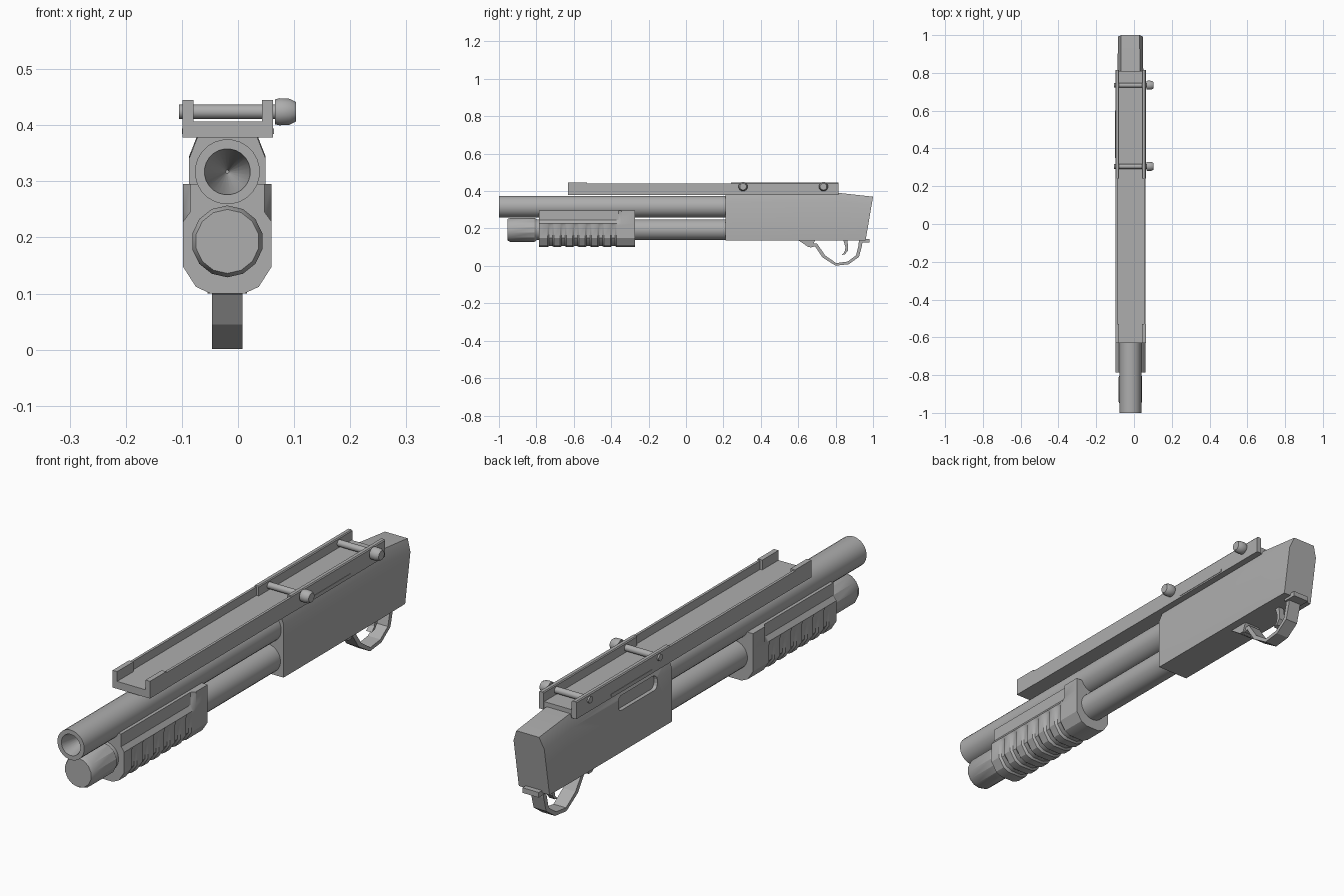
import bpy, bmesh, math
from mathutils import Vector

if "Cube" in bpy.data.objects:
    bpy.data.objects.remove(bpy.data.objects["Cube"])

CX = -0.019
grey = bpy.data.materials.new("plain_grey")
grey.diffuse_color = (0.42, 0.42, 0.42, 1)
grey.use_nodes = True
grey.node_tree.nodes["Principled BSDF"].inputs["Base Color"].default_value = grey.diffuse_color


def finish(bm, name, smooth=None):
    bmesh.ops.recalc_face_normals(bm, faces=bm.faces)
    me = bpy.data.meshes.new(name)
    bm.to_mesh(me)
    bm.free()
    me.materials.append(grey)
    ob = bpy.data.objects.new(name, me)
    bpy.context.collection.objects.link(ob)
    if smooth:
        bpy.ops.object.select_all(action='DESELECT')
        ob.select_set(True)
        bpy.context.view_layer.objects.active = ob
        bpy.ops.object.shade_smooth_by_angle(angle=math.radians(smooth))
    return ob


def loft(name, rings, smooth=None, caps=True):
    """Skin a series of equal-length point rings."""
    bm = bmesh.new()
    vs = [[bm.verts.new(p) for p in r] for r in rings]
    n = len(rings[0])
    for a, b in zip(vs, vs[1:]):
        for i in range(n):
            j = (i + 1) % n
            bm.faces.new((a[i], a[j], b[j], b[i]))
    if caps:
        bm.faces.new(vs[0])
        bm.faces.new(vs[-1][::-1])
    return finish(bm, name, smooth)


def turned(name, profile, z, axis='Y', other=CX, sides=24, smooth=40):
    """Turn (position, radius) pairs around a line parallel to X or Y."""
    rings = []
    for t, r in profile:
        ring = []
        for k in range(sides):
            a = 2 * math.pi * (k + 0.5) / sides
            u, v = r * math.cos(a), r * math.sin(a)
            ring.append((other + u, t, z + v) if axis == 'Y' else (t, other + u, z + v))
        rings.append(ring)
    return loft(name, rings, smooth)


def box(name, x, y, z):
    ring = lambda yy: [(x[0], yy, z[0]), (x[1], yy, z[0]), (x[1], yy, z[1]), (x[0], yy, z[1])]
    return loft(name, [ring(y[0]), ring(y[1])])


def side_profile(name, pts, half, smooth=None):
    """Extrude a (y, z) outline across the width."""
    return loft(name, [[(CX + s * half, y, z) for y, z in pts] for s in (-1, 1)], smooth)


# Main barrel with tapering bore, and lower tube with faceted cap
turned("barrel", [(-0.86, 0.003), (-0.999, 0.041), (-1.0, 0.041), (-1.0, 0.058), (0.22, 0.058)], 0.317)
turned("lower_tube", [(-0.82, 0.055), (0.22, 0.055)], 0.194)
turned("tube_cap", [(-0.955, 0.057), (-0.94, 0.064), (-0.81, 0.064), (-0.80, 0.058)], 0.193, sides=14, smooth=25)

# Receiver body: chamfered upper edges, sloping tail
def receiver_ring(y0, y1, top, w):
    half = [(w, 0.135), (w, top - 0.045), (w * 0.74, top)]
    pts = [(s * x, z) for s, row in ((1, half), (-1, half[::-1])) for x, z in row]
    return [(CX + x, y0 + (y1 - y0) * (z - 0.135) / 0.235, z) for x, z in pts]

receiver = loft("receiver", [receiver_ring(0.21, 0.21, 0.386, 0.068),
                             receiver_ring(0.82, 0.82, 0.390, 0.068),
                             receiver_ring(0.96, 1.0, 0.370, 0.066)], 35)

# Shallow port cut into the left side
bm = bmesh.new()
bmesh.ops.create_cube(bm, size=1)
for v in bm.verts:
    v.co = Vector((CX - 0.068 + v.co.x * 0.03, 0.42 + v.co.y * 0.24, 0.325 + v.co.z * 0.055))
bmesh.ops.bevel(bm, geom=[e for e in bm.edges if abs((e.verts[0].co - e.verts[1].co).x) > 0.02],
                offset=0.02, segments=3, affect='EDGES', profile=0.5)
cutter = finish(bm, "port_cutter")
cutter.hide_render = True
cutter.hide_set(True)
cut = receiver.modifiers.new("port", 'BOOLEAN')
cut.object, cut.operation, cut.solver = cutter, 'DIFFERENCE', 'EXACT'

# Sliding fore grip: ribbed below, narrowed above toward the front
def grip_ring(y, groove, wide):
    up = 0.079 if wide else 0.066
    half = [(0.030, 0.100), (0.056, 0.112), (0.079, 0.148), (0.079, 0.215),
            (0.079, 0.228), (up, 0.246), (up, 0.295)]
    half = [(x - groove * (i < 4), z + groove * 0.8 * (i < 2)) for i, (x, z) in enumerate(half)]
    pts = half + [(-x, z) for x, z in half[::-1]]
    return [(CX + x, y, z) for x, z in pts]

rings = [grip_ring(-0.785, 0, False)]
for k in range(6):
    y = -0.74 + k * 0.067
    rings += [grip_ring(y + d, g, False) for d, g in ((0, 0), (0.008, 0.007), (0.026, 0.007), (0.034, 0))]
rings += [grip_ring(-0.36, 0, False), grip_ring(-0.345, 0, True), grip_ring(-0.272, 0, True)]
loft("fore_grip", rings, 30)

# Top mount: floor, walls, front posts and rear cradle
X0, X1 = CX - 0.079, CX + 0.081
box("mount_floor", (X0, X1), (-0.63, 0.81), (0.378, 0.407))
for s, label in ((-1, "left"), (1, "right")):
    def span(a, b):
        return tuple(sorted((CX + 0.001 + s * a, CX + 0.001 + s * b)))
    box("mount_wall_" + label, span(0.070, 0.080), (-0.54, 0.25), (0.39, 0.440))
    box("front_post_" + label, span(0.061, 0.0805), (-0.63, -0.53), (0.378, 0.445))
    # Rear cradle walls with chamfered top edges
    prof = [(0.061, 0.378), (0.0805, 0.378), (0.0805, 0.441), (0.077, 0.445), (0.064, 0.445), (0.061, 0.441)]
    loft("cradle_wall_" + label, [[(CX + 0.001 + s * x, y, z) for x, z in prof] for y in (0.24, 0.815)])
    box("mount_rib_" + label, span(0.060, 0.082), (0.35, 0.60), (0.384, 0.394))

# Cross bolts with tapered knobs on the right
for y, label in ((0.305, "front"), (0.735, "rear")):
    turned("cross_bar_" + label, [(-0.105, 0.013), (0.072, 0.013)], 0.424, 'X', y, 12)
    turned("knob_" + label, [(0.066, 0.023), (0.074, 0.025), (0.092, 0.024), (0.103, 0.018)], 0.424, 'X', y, 12)

# Trigger guard as a closed strip: outer line forward, inner line back
outer = [(0.60, 0.138), (0.665, 0.098), (0.69, 0.105), (0.73, 0.045), (0.80, 0.001), (0.87, 0.009),
         (0.925, 0.048), (0.94, 0.105), (0.945, 0.138)]
inner = [(0.65, 0.138), (0.675, 0.118), (0.70, 0.120), (0.745, 0.055), (0.803, 0.015), (0.864, 0.023),
         (0.909, 0.056), (0.922, 0.108), (0.925, 0.138)]
loft("trigger_guard", [[(CX - 0.027, *o), (CX + 0.027, *o), (CX + 0.027, *i), (CX - 0.027, *i)]
                       for o, i in zip(outer, inner)])
side_profile("guard_front_base", [(0.60, 0.138), (0.655, 0.100), (0.675, 0.100), (0.69, 0.138)], 0.035)
box("guard_rear_base", (CX - 0.035, CX + 0.035), (0.925, 0.982), (0.125, 0.145))

# Curved trigger
side_profile("trigger", [(0.84, 0.14), (0.853, 0.10), (0.848, 0.075), (0.832, 0.058), (0.85, 0.062),
                         (0.866, 0.082), (0.867, 0.105), (0.862, 0.14)], 0.012)
